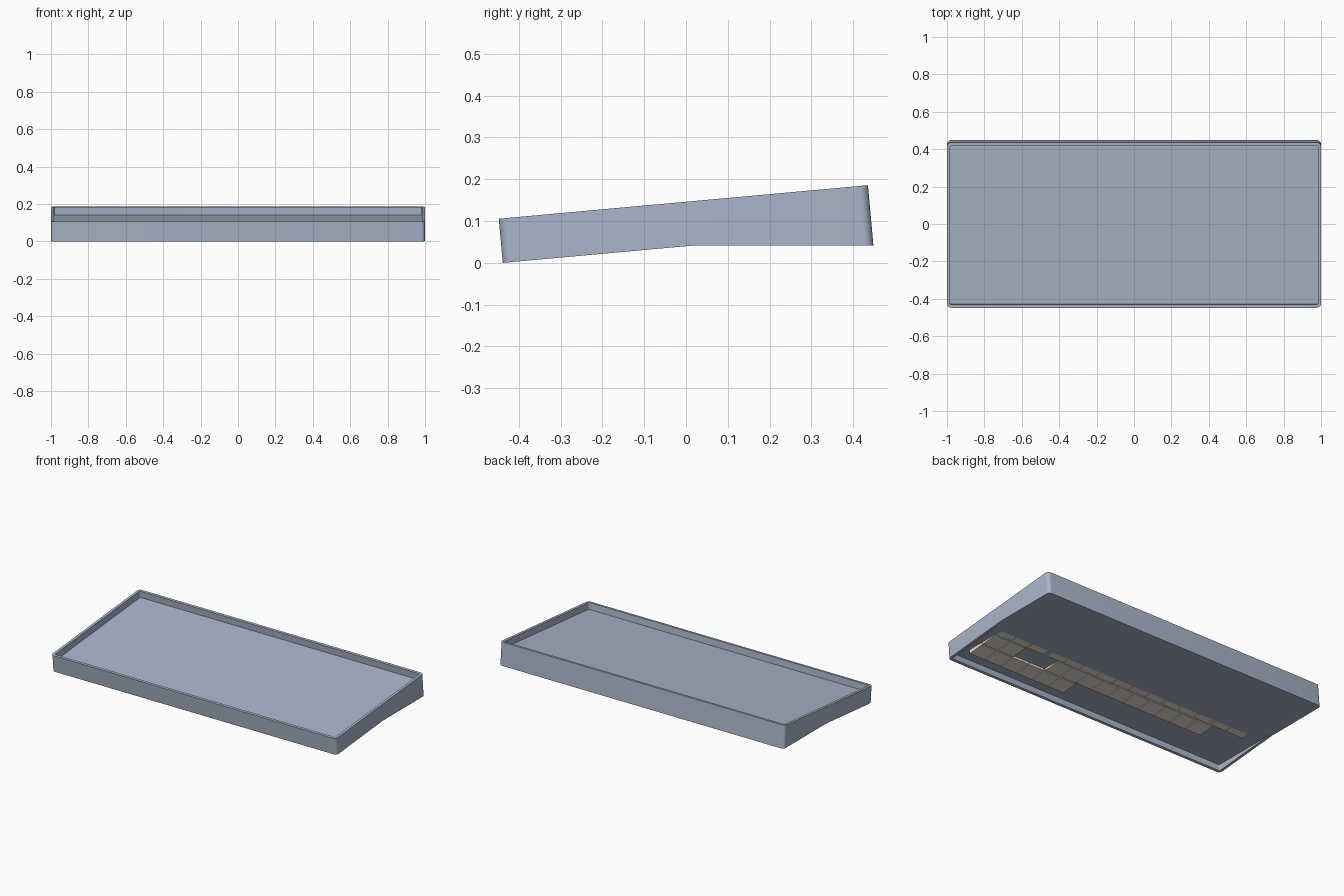
import bpy, bmesh, math
from mathutils import Vector

if "Cube" in bpy.data.objects:
    bpy.data.objects.remove(bpy.data.objects["Cube"])

TILT = math.atan(0.08 / 0.881)
LENGTH = 0.887                      # tilted depth of the case
FLAT = 0.042                        # height of the level underside
WALL = 0.017
ORIGIN = Vector((0, -0.448, 0.1056))
U = Vector((0, math.cos(TILT), math.sin(TILT)))
N = Vector((0, -math.sin(TILT), math.cos(TILT)))
DEPTH = 0.106


def place(x, u, w):
    """Case coordinates (across, along the slope, off the rim plane) to world."""
    return ORIGIN + Vector((x, 0, 0)) + U * u + N * w


BEND = (FLAT - ORIGIN.z + DEPTH * N.z) / U.z


def outline(inset, radius, seg=6):
    """Rounded rectangle with one extra point per side where the underside bends."""
    hx, lo, hi = 1 - inset, inset, LENGTH - inset
    pts = []
    corners = [(hx, hi, 0), (-hx, hi, 90), (-hx, lo, 180), (hx, lo, 270)]
    for i, (cx, cu, a0) in enumerate(corners):
        ox = cx - math.copysign(radius, cx)
        ou = cu - radius if cu == hi else cu + radius
        for k in range(seg + 1):
            a = math.radians(a0 + 90 * k / seg)
            pts.append((ox + radius * math.cos(a), ou + radius * math.sin(a)))
        if i == 1:
            pts.append((-hx, BEND))
        if i == 3:
            pts.append((hx, BEND))
    return pts


def at_depth(pts, w):
    return [place(x, u, w) for x, u in pts]


def at_height(pts, z):
    return [place(x, u, (z - ORIGIN.z - U.z * u) / N.z) for x, u in pts]


def underside(pts):
    tilted, level = at_depth(pts, -DEPTH), at_height(pts, FLAT)
    return [t if t.z < l.z else l for t, l in zip(tilted, level)]


def material(name, color):
    mat = bpy.data.materials.new(name)
    mat.diffuse_color = (*color, 1)
    mat.use_nodes = True
    mat.node_tree.nodes["Principled BSDF"].inputs["Base Color"].default_value = mat.diffuse_color
    return mat


def finish(bm, name, mat):
    bmesh.ops.recalc_face_normals(bm, faces=bm.faces)
    me = bpy.data.meshes.new(name)
    bm.to_mesh(me)
    bm.free()
    me.materials.append(mat)
    ob = bpy.data.objects.new(name, me)
    bpy.context.collection.objects.link(ob)
    return ob


slate = material("slate_blue", (0.40, 0.465, 0.585))
beige = material("key_beige", (0.80, 0.75, 0.66))

# Case: tilted tray on top, hollow wedge underneath
outer, inner = outline(0, 0.022), outline(WALL, 0.006)
rings = [at_depth(inner, -0.042), at_depth(inner, 0), at_depth(outer, 0),
         underside(outer), underside(inner), at_depth(inner, -0.05)]
bm = bmesh.new()
loops = [[bm.verts.new(p) for p in r] for r in rings]
n = len(outer)
for a, b in zip(loops, loops[1:]):
    for i in range(n):
        j = (i + 1) % n
        bm.faces.new((a[i], a[j], b[j], b[i]))
bm.faces.new(loops[0])
bm.faces.new(loops[-1])
case = finish(bm, "case", slate)
bpy.context.view_layer.objects.active = case
case.select_set(True)
bpy.ops.object.shade_smooth_by_angle(angle=math.radians(30))

# Level base plate inside the walls
bm = bmesh.new()
bm.faces.new([bm.verts.new(p) for p in reversed(at_height(inner, FLAT))])
base = finish(bm, "base_plate", slate)
base.data.update()
if base.data.polygons[0].normal.z > 0:
    base.data.flip_normals()

# Keys showing through the base plate
PITCH, GAP = 0.1155, 0.006
bm = bmesh.new()


def key(x0, x1, row):
    u0 = 0.104 + row * PITCH
    u1 = u0 + PITCH - GAP
    x0, x1 = x0 + GAP / 2, x1 - GAP / 2
    vs = [bm.verts.new(place(x, u, w)) for w in (-0.0985, -0.053)
          for x, u in ((x0, u0), (x1, u0), (x1, u1), (x0, u1))]
    for f in ((0, 1, 2, 3), (4, 5, 6, 7), (0, 1, 5, 4), (1, 2, 6, 5), (2, 3, 7, 6), (3, 0, 4, 7)):
        bm.faces.new([vs[i] for i in f])


def key_run(start, end, count, row):
    step = (end - start) / count
    for i in range(count):
        key(start + i * step, start + (i + 1) * step, row)


key_run(0.235, 0.93, 6, 0)
key_run(-0.675, 0.47, 10, 1)
key_run(0.70, 0.93, 2, 1)
key_run(-0.88, 0.555, 12, 2)
key_run(0.585, 0.93, 3, 2)
finish(bm, "keys", beige)
